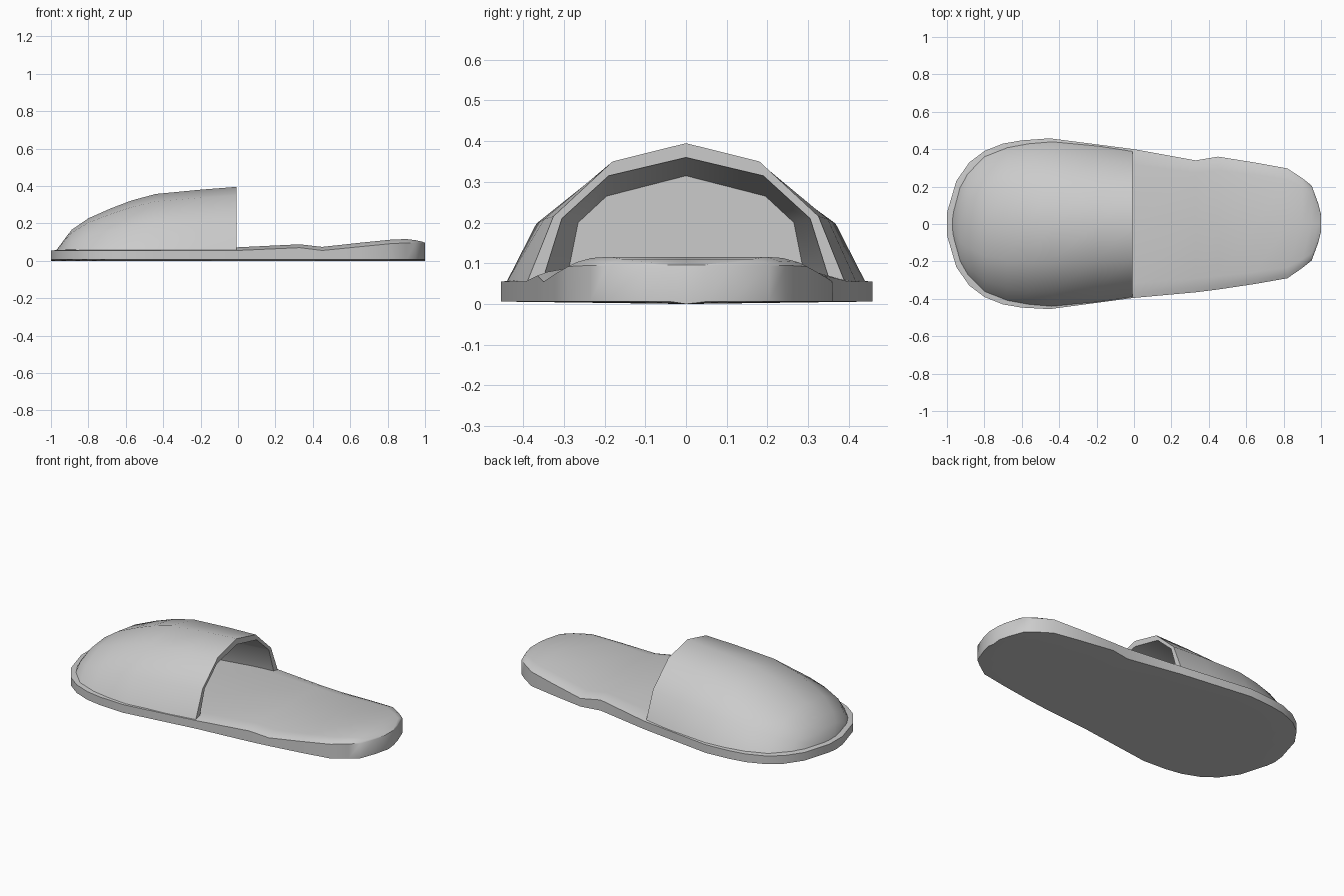
import bpy, bmesh, math

cube = bpy.data.objects.get("Cube")
if cube:
    bpy.data.objects.remove(cube, do_unlink=True)

grey = bpy.data.materials.new("light_grey")
grey.use_nodes = True
colour = (0.6, 0.6, 0.6, 1)
grey.diffuse_color = colour
grey.node_tree.nodes["Principled BSDF"].inputs["Base Color"].default_value = colour


def bridge(bm, a, b, closed=False):
    """Join two rows of vertices with quads."""
    n = len(a)
    for i in range(n if closed else n - 1):
        j = (i + 1) % n
        bm.faces.new((a[i], a[j], b[j], b[i]))


def finish(name, bm, angle):
    bmesh.ops.recalc_face_normals(bm, faces=bm.faces)
    mesh = bpy.data.meshes.new(name)
    bm.to_mesh(mesh)
    bm.free()
    obj = bpy.data.objects.new(name, mesh)
    bpy.context.collection.objects.link(obj)
    mesh.materials.append(grey)
    bpy.ops.object.select_all(action="DESELECT")
    obj.select_set(True)
    bpy.context.view_layer.objects.active = obj
    bpy.ops.object.shade_smooth_by_angle(angle=math.radians(angle))


# Sole: x, back edge, front edge, rim height, footbed height
stations = [
    (-1.0, .06, .06, .055, .055), (-.95, .23, .23, .055, .058),
    (-.88, .33, .33, .055, .06), (-.8, .39, .39, .055, .06),
    (-.7, .43, .43, .055, .06), (-.6, .447, .447, .055, .06),
    (-.45, .458, .455, .055, .06), (0, .40, .395, .055, .072),
    (.33, .34, .365, .07, .088), (.45, .36, .35, .055, .074),
    (.65, .328, .32, .075, .096), (.82, .297, .29, .092, .113),
    (.9, .245, .235, .095, .116), (.95, .205, .195, .095, .11),
    (.985, .11, .10, .095, .102), (1.0, .05, .04, .095, .096)]
bm = bmesh.new()
rings = []
for x, back, front, rim, bed in stations:
    outline = [(-front, .006), (-front, rim), (-front * .93, (rim + bed) / 2),
               (-front * .8, bed), (0, bed), (back * .8, bed),
               (back * .93, (rim + bed) / 2), (back, rim), (back, .006), (0, 0)]
    rings.append([bm.verts.new((x, y, z)) for y, z in outline])
for a, b in zip(rings, rings[1:]):
    bridge(bm, a, b, closed=True)
bm.faces.new(rings[0])
bm.faces.new(rings[-1])
finish("sole", bm, 40)


# Upper: toe cover with a thick rim and a tapering foot opening
def arch(bm, x, half):
    """Symmetric arch row from its half profile, base to crown."""
    points = half + [(-y, z) for y, z in reversed(half[:-1])]
    return [bm.verts.new((x, y, z)) for y, z in points]


base = .05
shape = [(1, 0), (.83, .48), (.46, .87), (0, 1)]
# x, half width, crown height
sections = [(-.008, .392, .395), (-.2, .42, .38), (-.44, .443, .357),
            (-.57, .432, .322), (-.68, .412, .28), (-.8, .365, .227),
            (-.89, .275, .165), (-.93, .205, .112), (-.97, .06, .058)]
bm = bmesh.new()
rows = [arch(bm, x, [(w * y, base + (top - base) * z) for y, z in shape])
        for x, w, top in sections]
rim = arch(bm, -.008, [(.355, base), (.305, .21), (.19, .315), (0, .36)])
inner = arch(bm, -.44, [(.295, base), (.265, .2), (.195, .265), (0, .315)])
for a, b in zip(rows, rows[1:]):
    bridge(bm, a, b)
bridge(bm, rows[0], rim)
bridge(bm, rim, inner)
bm.faces.new(inner)
bm.faces.new(rows[-1])
finish("toe_cover", bm, 50)
